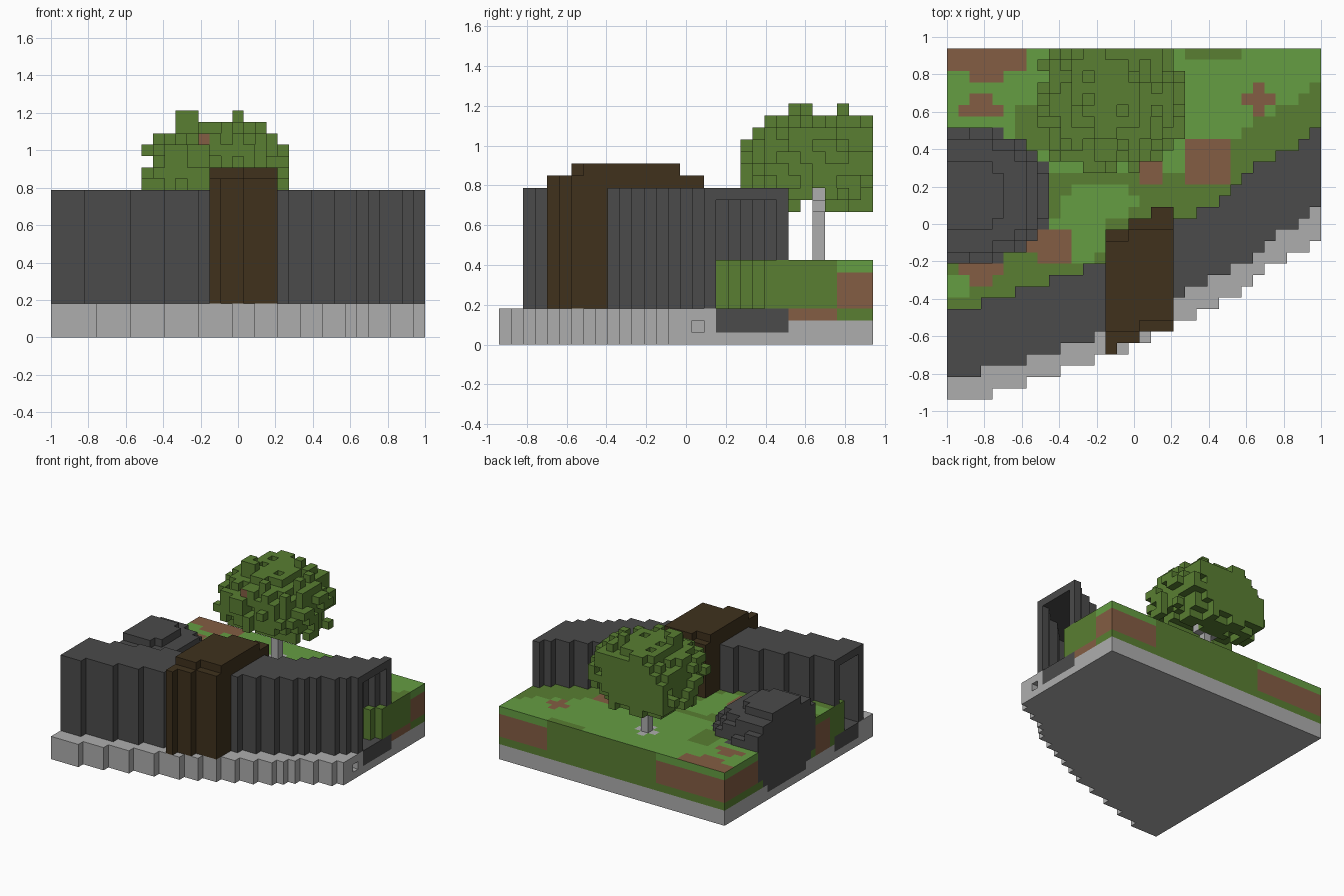
import bpy, bmesh, random
from mathutils import Vector

random.seed(4)
cube = bpy.data.objects.get("Cube")
if cube:
    bpy.data.objects.remove(cube, do_unlink=True)

V = 2 / 33                 # block size
NX, NY = 33, 31            # blocks across and deep


def material(name, r, g, b):
    m = bpy.data.materials.new(name)
    m.use_nodes = True
    m.diffuse_color = (r, g, b, 1)
    m.node_tree.nodes["Principled BSDF"].inputs["Base Color"].default_value = (r, g, b, 1)
    return m


MATS = [material("pale_stone", .42, .42, .42),
        material("dark_stone", .07, .07, .07),
        material("dark_wood", .05, .031, .012),
        material("bright_grass", .13, .34, .055),
        material("deep_grass", .1, .21, .032),
        material("soil", .23, .11, .056)]
STONE, DARK, WOOD, BRIGHT, DEEP, SOIL = range(6)


def steps(runs):
    """Row for each column, from {first column: row}."""
    out = []
    for i in range(NX):
        out.append(runs[i] if i in runs else out[-1])
    return out


# Stepped diagonal edges
base_front = steps({0: 0, 4: 1, 7: 2, 10: 3, 13: 4, 16: 5, 18: 6, 20: 7, 22: 8,
                    24: 9, 26: 10, 27: 11, 28: 12, 30: 13, 32: 14})
wall_front = steps({0: 2, 3: 3, 7: 4, 10: 5, 13: 6, 16: 7, 18: 8, 20: 9, 21: 10,
                    23: 11, 25: 12, 27: 13, 28: 14, 29: 15, 31: 16, 32: 17})
wall_back = steps({0: 8, 3: 9, 6: 10, 9: 11, 12: 12, 14: 13, 16: 14, 18: 15, 20: 16,
                   22: 17, 24: 18, 25: 19, 26: 20, 27: 21, 29: 22, 31: 23, 32: 24})
gate_front = steps({0: 4, 15: 5, 17: 6})
gate_back = steps({0: 15, 16: 16, 18: 17})

cells = {}


def fill(part, i, ks, zs):
    for k in ks:
        for z in zs:
            cells[i, k, z] = part


for i in range(NX):
    f, b = wall_front[i], wall_back[i]
    # Base slab and wall footing
    fill("base", i, range(base_front[i], NY), range(3))
    # Hollow wall: front, back, top and floor
    fill("wall", i, (f, b - 1), range(3, 13))
    fill("wall", i, range(f, b), (12,))
    # Ground reaching under the back of the wall
    fill("ground", i, range(b - 2, NY), range(2, 7))
    fill("wall", i, range(f + 1, b), (1, 2))

# Small recess in the end of the base
cells.pop((32, 16, 1), None)

# Gate tower across the wall
for i in range(14, 20):
    f, b = gate_front[i], gate_back[i]
    fill("gate_tower", i, range(f, b), range(3, 14))
    fill("gate_tower", i, range(max(f + 1, 6), min(b - 1, 15)), (14,))

# Boulder cut off at the side
for i in range(9):
    for k in range(12, 24):
        for z in range(1, 11):
            d = ((i + .5) / 9) ** 2.5 + (abs(k - 17.5) / 6.1) ** 2.5 + (abs(z - 5.2) / 5.3) ** 2.5
            if d <= 1:
                cells[i, k, z] = "boulder"

# Tree crown with a ragged blocky surface, open around the trunk
TI, TK = 14, 26
ragged = {}
for i in range(8, 21):
    for k in range(20, NY):
        for z in range(11, 19):
            notch = z == 11 and k in (25, 26) or z == 12 and k == 26 and i >= TI
            if notch or z < 13 and k < 24:
                continue
            rz = 4.9 if z > 14 else 3.9
            d = (abs(i - TI) / 6.4) ** 2.3 + (abs(k - TK) / 6.2) ** 2.3 + (abs(z - 14) / rz) ** 2.3
            block = (i, (k + z % 2) // 2, z) if (i + z) % 3 else (i // 2, k, z)
            if d < ragged.setdefault(block, random.uniform(.62, 1.2)):
                cells[i, k, z] = "tree_crown"

# Tufts on the crown
for i, k in ((11, 24), (12, 24), (11, 25), (16, 28)):
    fill("tree_crown", i, (k,), range(17, 20))

# Trunk with two short branches
fill("trunk", TI, (TK,), range(7, 13))
for side in (-1, 1):
    fill("trunk", TI + side, (TK,), (11,))

# Painted patches on the ground: centre column, centre row, half sizes
SOIL_SPOTS = [(3, 30, 3.6, 2), (2.5, 25.2, 2, .9), (8.8, 13.2, 1.9, 1.4),
              (2.5, 10.8, 2, 1), (22.5, 20.5, 2, 2), (27, 26, 1, 1), (17.5, 19.5, 1.2, 1.2)]
BRIGHT_SPOTS = [(13, 17, 3, 1.4), (11, 14, 2.5, 2.2), (0, 9.5, 1.2, 1)]


def in_spot(spots, i, k):
    return any((abs(i - a) / p) ** 2 + (abs(k - c) / q) ** 2 <= 1.2 for a, c, p, q in spots)


def ground_top(i, k):
    if abs(i - TI) + abs(k - TK) == 1:
        return STONE
    if in_spot(SOIL_SPOTS, i, k):
        return SOIL
    if in_spot(BRIGHT_SPOTS, i, k):
        return BRIGHT
    near_wall = k < wall_back[i] + 4
    middle = 7 < i < 20 and k < 20
    by_boulder = 5 < i < 9 and 21 < k < 26
    back_strip = k == NY - 1 and 20 < i < 26
    return DEEP if near_wall or middle or by_boulder or back_strip else BRIGHT


def ground_side(i, k, z):
    right_corner = k > 27 and i > 25
    left_corner = k == NY - 1 and i < 10 or k > 23 and i == 0
    if right_corner or left_corner:
        return BRIGHT if z == 6 else SOIL if z > 2 else DEEP
    if i == 32 and 24 <= k < 30 and z == 2:
        return SOIL
    if i == 0 and 8 < k < 12 and z < 6:
        return SOIL
    return DEEP


FLAT = {"base": STONE, "wall": DARK, "gate_tower": WOOD, "boulder": DARK,
        "tree_crown": DEEP, "trunk": STONE}


def face_colour(part, cell, normal):
    i, k, z = cell
    if part == "ground":
        return ground_top(i, k) if normal.z > 0 else ground_side(i, k, z)
    if part == "tree_crown" and i == TI - 1 and z == 17 and normal.y < 0:
        return SOIL
    return FLAT[part]


AXES = [Vector(a) for a in ((1, 0, 0), (0, 1, 0), (0, 0, 1))]


def build(part):
    """Mesh the exposed block faces of one part."""
    bm = bmesh.new()
    verts = {}

    def vert(p):
        key = tuple(round(2 * c) for c in p)
        if key not in verts:
            verts[key] = bm.verts.new(((p.x - NX / 2) * V, (p.y - NY / 2) * V, p.z * V))
        return verts[key]

    for cell, owner in cells.items():
        if owner != part:
            continue
        centre = Vector(cell) + Vector((.5, .5, .5))
        for a in range(3):
            for sign in (-1, 1):
                n = AXES[a] * sign
                if tuple(int(c + d) for c, d in zip(cell, n)) in cells:
                    continue
                u, w = AXES[(a + 1) % 3] / 2, AXES[(a + 2) % 3] / 2 * sign
                m = centre + n / 2
                face = bm.faces.new([vert(m - u - w), vert(m + u - w),
                                     vert(m + u + w), vert(m - u + w)])
                face.material_index = face_colour(part, cell, n)
    mesh = bpy.data.meshes.new(part)
    bm.to_mesh(mesh)
    bm.free()
    for m in MATS:
        mesh.materials.append(m)
    bpy.context.collection.objects.link(bpy.data.objects.new(part, mesh))


for part in ("base", "wall", "ground", "gate_tower", "boulder", "tree_crown", "trunk"):
    build(part)
